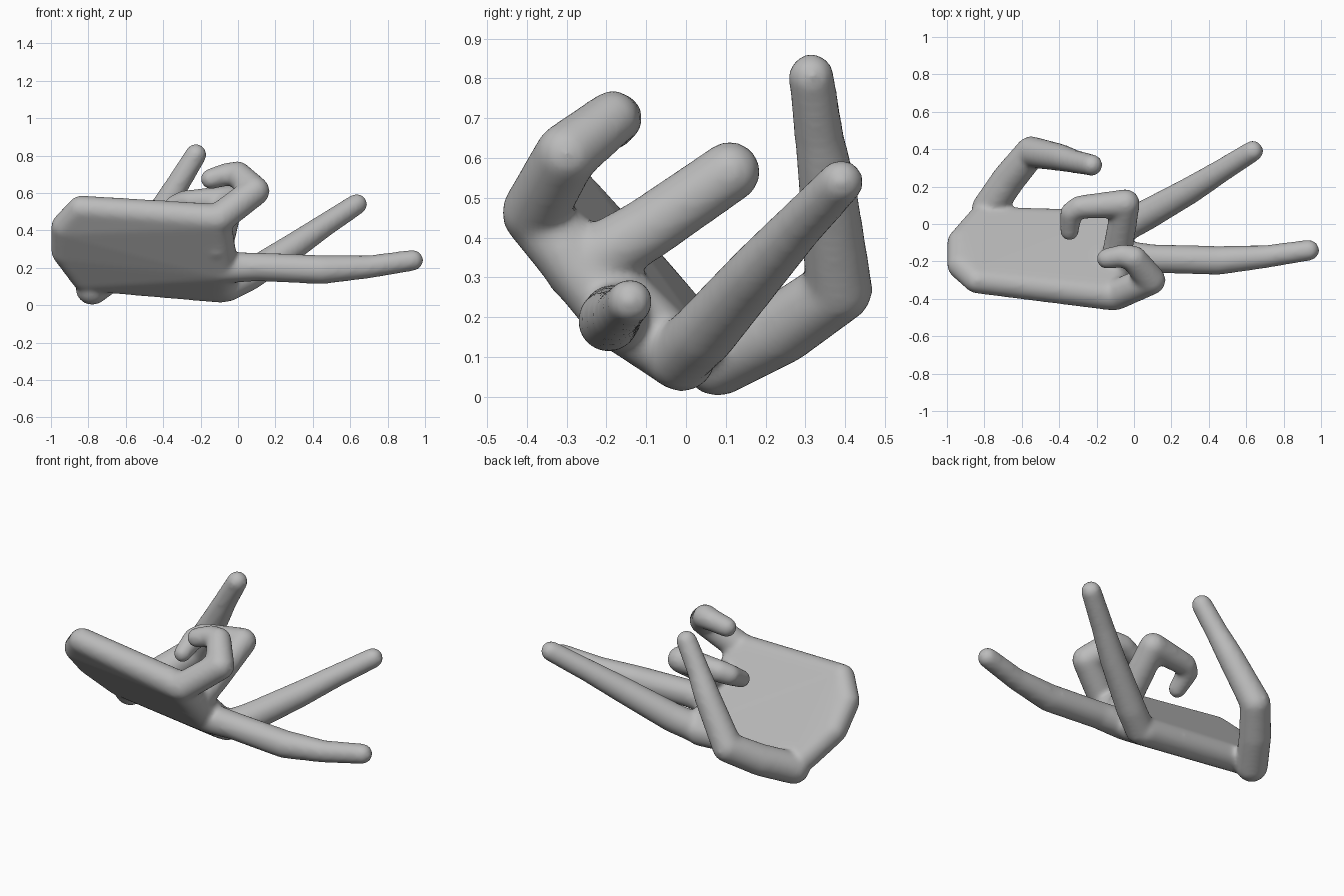
import bpy, bmesh
from mathutils import Vector

grey = bpy.data.materials.new("plain_grey")
grey.diffuse_color = (0.5, 0.5, 0.5, 1)

# Unit ball directions used to round every joint
ball = bmesh.new()
bmesh.ops.create_icosphere(ball, subdivisions=3, radius=1.0)
dirs = [v.co.copy() for v in ball.verts]
ball.free()


def hull(bm, balls):
    """Wrap a convex skin around a set of (x, y, z, radius) balls."""
    verts = [bm.verts.new(Vector(b[:3]) + d * b[3]) for b in balls for d in dirs]
    bmesh.ops.convex_hull(bm, input=verts, use_existing_faces=False)
    loose = [v for v in bm.verts if not v.link_faces]
    bmesh.ops.delete(bm, geom=loose, context='VERTS')


# Palm: rounded slab from the wrist end to the knuckle row
palm = [(-0.84, -0.30, 0.515, 0.072), (-0.925, -0.22, 0.42, 0.075),
        (-0.925, -0.10, 0.29, 0.075), (-0.82, 0.02, 0.15, 0.075),
        (-0.12, -0.38, 0.46, 0.083), (-0.10, -0.27, 0.32, 0.08),
        (-0.08, -0.17, 0.20, 0.083), (-0.09, -0.01, 0.095, 0.083)]

# Digits: chains of joints with a radius at each
thumb = [(-0.78, 0.08, 0.09, 0.09), (-0.67, 0.24, 0.17, 0.09), (-0.55, 0.385, 0.27, 0.085),
         (-0.39, 0.355, 0.53, 0.073), (-0.32, 0.335, 0.65, 0.063), (-0.225, 0.315, 0.805, 0.058)]
index = [(-0.06, -0.02, 0.10, 0.083), (0.06, 0.045, 0.16, 0.083), (0.30, 0.18, 0.315, 0.073),
         (0.46, 0.28, 0.425, 0.063), (0.635, 0.39, 0.54, 0.057)]
middle = [(-0.08, -0.17, 0.20, 0.085), (0.10, -0.185, 0.205, 0.077), (0.45, -0.195, 0.19, 0.078),
          (0.70, -0.175, 0.205, 0.062), (0.935, -0.14, 0.24, 0.057)]
ring = [(-0.11, -0.27, 0.32, 0.085), (-0.08, -0.10, 0.42, 0.08), (-0.045, 0.11, 0.565, 0.077),
        (-0.29, 0.09, 0.55, 0.063), (-0.335, 0.06, 0.53, 0.06), (-0.345, -0.04, 0.47, 0.05)]
pinky = [(-0.10, -0.38, 0.465, 0.083), (0.09, -0.30, 0.61, 0.08), (0.0, -0.185, 0.70, 0.07),
         (-0.06, -0.17, 0.70, 0.062), (-0.145, -0.185, 0.675, 0.056)]

bm = bmesh.new()
hull(bm, palm)
for digit in (thumb, index, middle, ring, pinky):
    for a, b in zip(digit, digit[1:]):
        hull(bm, [a, b])
bmesh.ops.recalc_face_normals(bm, faces=bm.faces[:])
mesh = bpy.data.meshes.new("hand")
bm.to_mesh(mesh)
bm.free()
mesh.materials.append(grey)
hand = bpy.data.objects.new("hand", mesh)
bpy.context.collection.objects.link(hand)

# Fuse everything into one soft skin
fuse = hand.modifiers.new("fuse", 'REMESH')
fuse.mode = 'VOXEL'
fuse.voxel_size = 0.013
fuse.use_smooth_shade = True
soft = hand.modifiers.new("soft", 'SMOOTH')
soft.factor = 0.5
soft.iterations = 12
